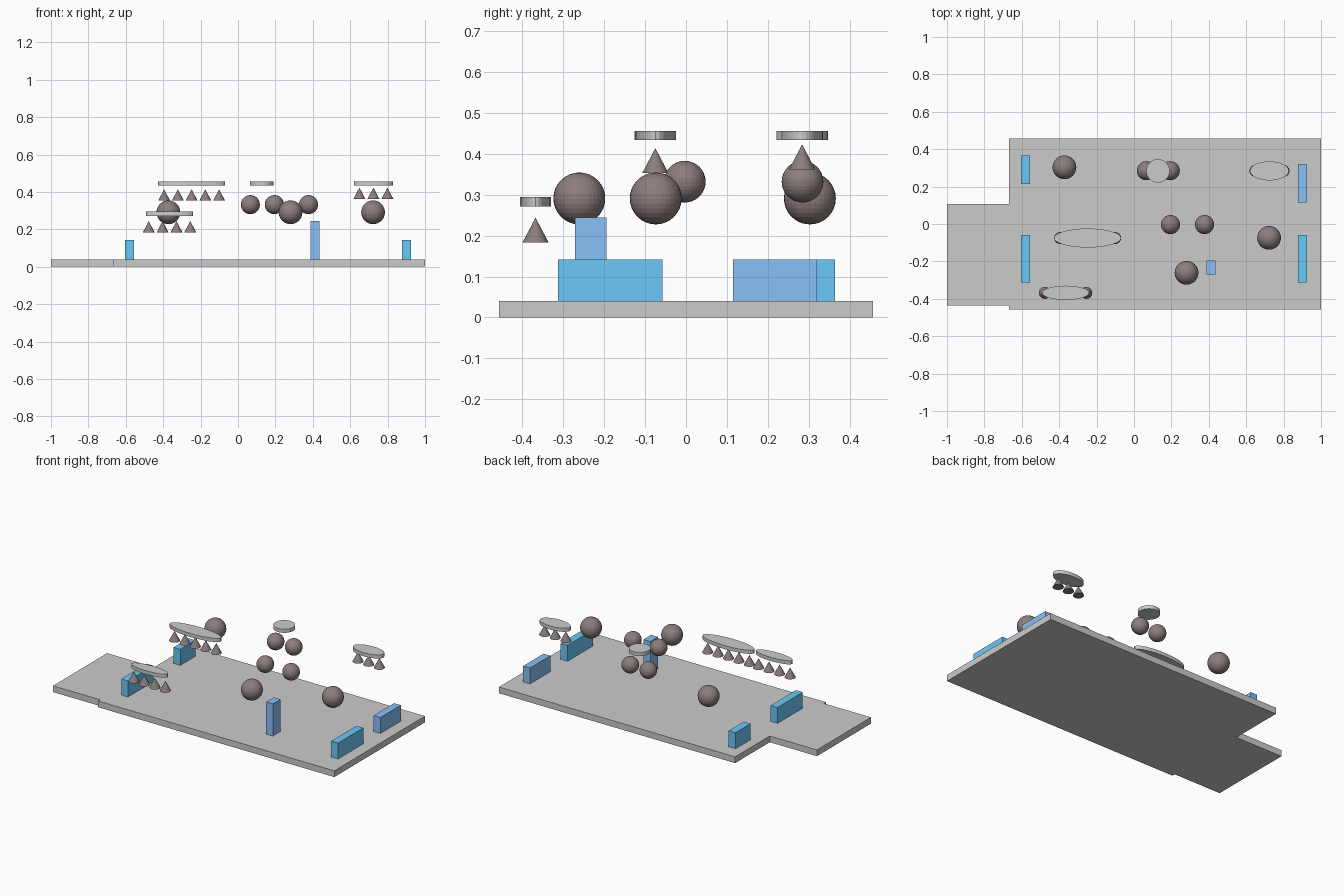
import bpy, bmesh
from mathutils import Matrix

if "Cube" in bpy.data.objects:
    bpy.data.objects.remove(bpy.data.objects["Cube"])


def material(name, rgb):
    m = bpy.data.materials.new(name)
    m.diffuse_color = (*rgb, 1)
    m.use_nodes = True
    m.node_tree.nodes["Principled BSDF"].inputs["Base Color"].default_value = m.diffuse_color
    return m


SKY = material("bright_blue", (0.15, 0.58, 0.93))
BLUE = material("deep_blue", (0.25, 0.53, 0.93))
DARK = material("dark_brown", (0.26, 0.21, 0.205))


def add(name, bm, mat=None):
    mesh = bpy.data.meshes.new(name)
    bmesh.ops.recalc_face_normals(bm, faces=bm.faces)
    bm.to_mesh(mesh)
    bm.free()
    ob = bpy.data.objects.new(name, mesh)
    bpy.context.collection.objects.link(ob)
    if mat:
        mesh.materials.append(mat)
    return ob


def box(name, x0, x1, y0, y1, z0, z1, mat):
    bm = bmesh.new()
    m = Matrix.Translation(((x0 + x1) / 2, (y0 + y1) / 2, (z0 + z1) / 2))
    bmesh.ops.create_cube(bm, size=1, matrix=m @ Matrix.Diagonal((x1 - x0, y1 - y0, z1 - z0, 1)))
    add(name, bm, mat)


def ball(name, x, y, z, r):
    bm = bmesh.new()
    bmesh.ops.create_uvsphere(bm, u_segments=32, v_segments=16, radius=r,
                              matrix=Matrix.Translation((x, y, z)))
    add(name, bm, DARK)


def disc(name, x, y, z, rx, ry, h=0.023):
    bm = bmesh.new()
    m = Matrix.Translation((x, y, z)) @ Matrix.Diagonal((rx, ry, h, 1))
    bmesh.ops.create_cone(bm, cap_ends=True, segments=32, radius1=1, radius2=1, depth=1, matrix=m)
    add(name, bm)


def cone(name, x, y, base_z, r=0.032, h=0.061):
    bm = bmesh.new()
    bmesh.ops.create_cone(bm, cap_ends=True, segments=32, radius1=r, radius2=0, depth=h,
                          matrix=Matrix.Translation((x, y, base_z + h / 2)))
    add(name, bm, DARK)


# Floor slab with a narrower extension on the left
outline = [(-1, -0.437), (-0.667, -0.437), (-0.667, -0.457), (1, -0.457),
           (1, 0.457), (-0.667, 0.457), (-0.667, 0.108), (-1, 0.108)]
bm = bmesh.new()
face = bm.faces.new([bm.verts.new((x, y, 0)) for x, y in outline])
top = bmesh.ops.extrude_face_region(bm, geom=[face])["geom"]
bmesh.ops.translate(bm, vec=(0, 0, 0.04),
                    verts=[v for v in top if isinstance(v, bmesh.types.BMVert)])
add("floor_slab", bm)

# Standing blocks
box("left_back_block", -0.605, -0.557, 0.214, 0.365, 0.04, 0.142, SKY)
box("left_front_block", -0.605, -0.557, -0.313, -0.058, 0.04, 0.142, SKY)
box("right_front_block", 0.877, 0.925, -0.313, -0.058, 0.04, 0.142, SKY)
box("right_back_block", 0.877, 0.925, 0.115, 0.320, 0.04, 0.142, BLUE)
box("pillar", 0.388, 0.436, -0.271, -0.195, 0.04, 0.245, BLUE)

# Large and small hanging balls
for i, (x, y) in enumerate([(0.281, -0.261), (0.722, -0.074), (-0.372, 0.303)]):
    ball(f"large_ball_{i}", x, y, 0.291, 0.0635)
for i, (x, y) in enumerate([(0.195, -0.003), (0.377, -0.003), (0.066, 0.285), (0.194, 0.285)]):
    ball(f"small_ball_{i}", x, y, 0.332, 0.051)

# Hanging plates and the rows of cones below them
disc("round_plate", 0.128, 0.284, 0.445, 0.063, 0.063)
plates = [("back_right", 0.724, 0.284, 0.445, 0.104, 0.051, 3, 0.075, 0.362),
          ("centre_left", -0.248, -0.075, 0.445, 0.179, 0.051, 5, 0.0735, 0.353),
          ("front_left", -0.366, -0.368, 0.2825, 0.126, 0.038, 4, 0.074, 0.183)]
for name, x, y, z, rx, ry, n, step, base in plates:
    disc(name + "_plate", x, y, z, rx, ry)
    for i in range(n):
        cone(f"{name}_cone_{i}", x + (i - (n - 1) / 2) * step, y, base)
